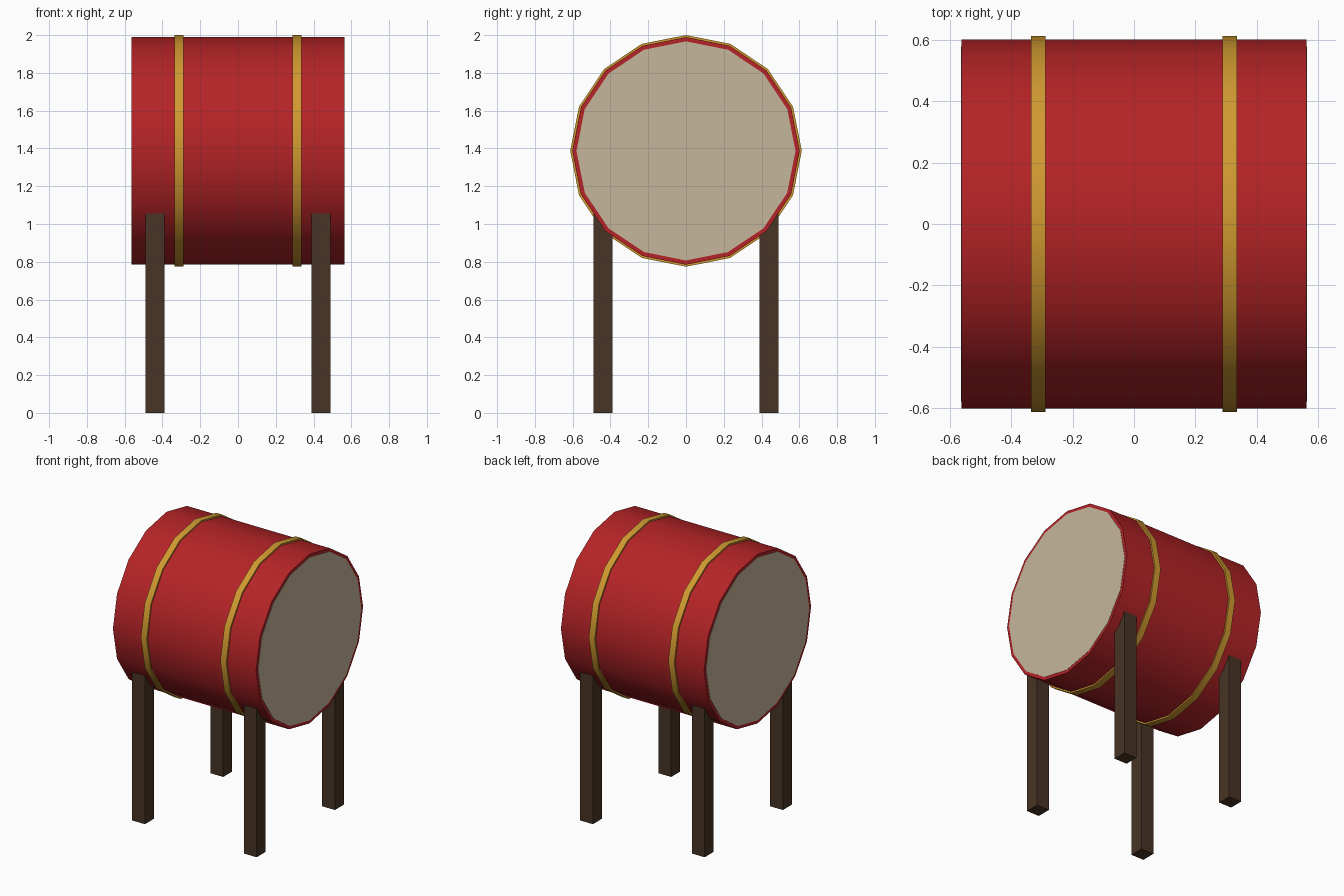
import bpy
import math

if "Cube" in bpy.data.objects:
    bpy.data.objects.remove(bpy.data.objects["Cube"])

AXIS_Z = 1.387  # height of the drum axis
SIDES = 16


def material(name, rgb):
    m = bpy.data.materials.new(name)
    m.diffuse_color = (*rgb, 1)
    m.use_nodes = True
    m.node_tree.nodes["Principled BSDF"].inputs["Base Color"].default_value = m.diffuse_color
    return m


red = material("red_lacquer", (0.46, 0.017, 0.02))
gold = material("gold", (0.63, 0.32, 0.03))
skin = material("skin", (0.56, 0.47, 0.33))
wood = material("dark_wood", (0.065, 0.034, 0.018))


def disc(name, x, radius, width, mat):
    """Sixteen-sided cylinder lying along x on the drum axis."""
    bpy.ops.mesh.primitive_cylinder_add(
        vertices=SIDES, radius=radius, depth=width,
        location=(x, 0, AXIS_Z), rotation=(0, math.pi / 2, 0))
    ob = bpy.context.object
    ob.name = name
    ob.data.materials.append(mat)
    bpy.ops.object.shade_smooth_by_angle(angle=math.radians(35))
    return ob


# Drum shell
disc("drum_shell", 0, 0.602, 1.126, red)

for side, s in (("left", -1), ("right", 1)):
    # Stretched skins, just proud of the shell ends
    disc(f"{side}_drum_head", s * 0.555, 0.58, 0.02, skin)
    # Raised gold hoops
    disc(f"{side}_hoop", s * 0.313, 0.613, 0.047, gold)
    # Square legs
    for end, e in (("front", -1), ("back", 1)):
        bpy.ops.mesh.primitive_cube_add(size=1, location=(s * 0.44, e * 0.44, 0.5275))
        leg = bpy.context.object
        leg.name = f"{end}_{side}_leg"
        leg.scale = (0.1, 0.1, 1.055)
        bpy.ops.object.transform_apply(location=False, rotation=False, scale=True)
        leg.data.materials.append(wood)
